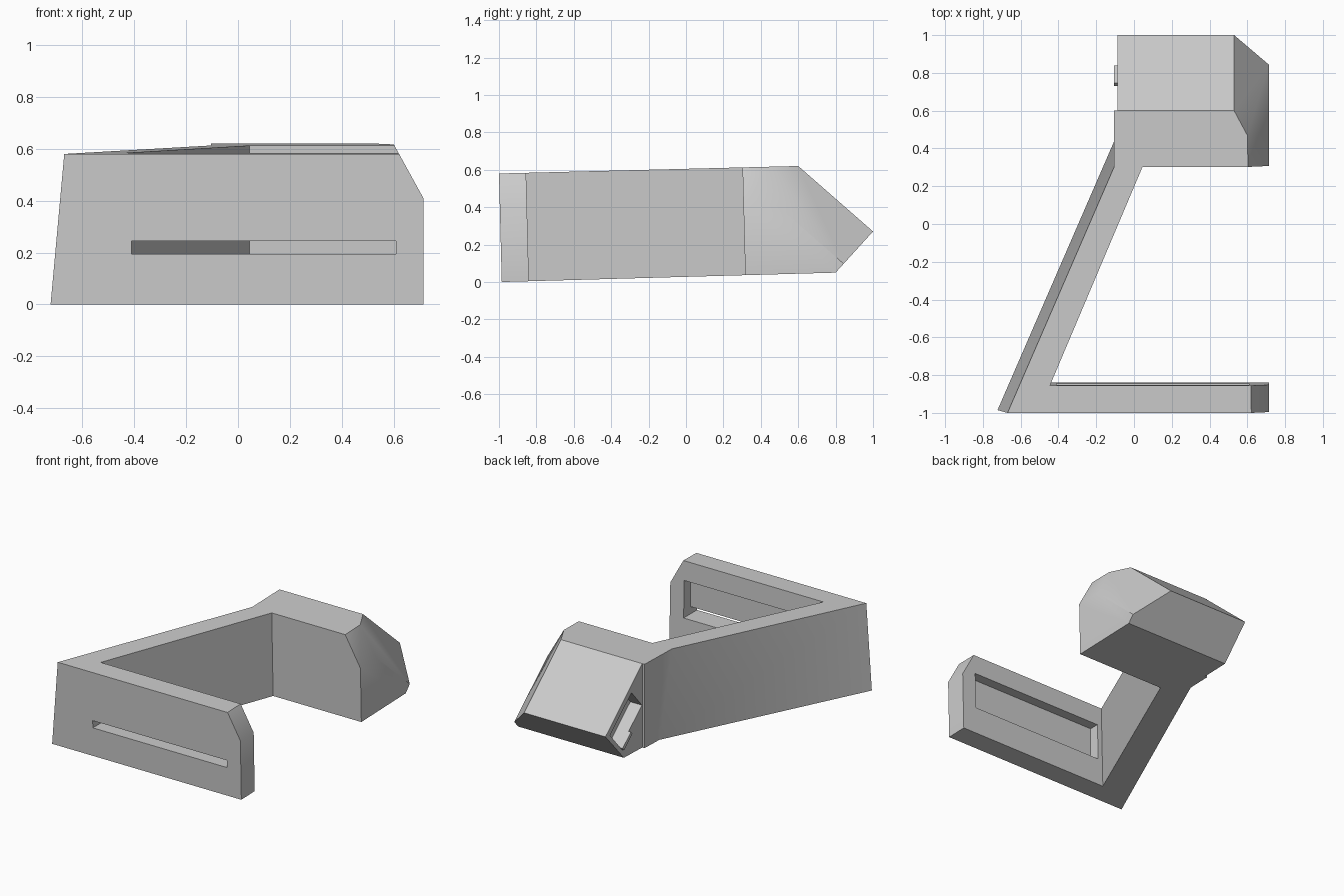
import bpy, bmesh, math
from mathutils import Vector

if "Cube" in bpy.data.objects:
    bpy.data.objects.remove(bpy.data.objects["Cube"])

# Material
grey = bpy.data.materials.new("plain_grey")
grey.use_nodes = True
colour = (0.6, 0.6, 0.6, 1)
grey.diffuse_color = colour
grey.node_tree.nodes["Principled BSDF"].inputs["Base Color"].default_value = colour


def loft(name, lower, upper):
    """Closed solid between two matching outlines."""
    bm = bmesh.new()
    a = [bm.verts.new(p) for p in lower]
    b = [bm.verts.new(p) for p in upper]
    bm.faces.new(a)
    bm.faces.new(b)
    for i in range(len(a)):
        j = (i + 1) % len(a)
        bm.faces.new((a[i], a[j], b[j], b[i]))
    bmesh.ops.recalc_face_normals(bm, faces=bm.faces)
    mesh = bpy.data.meshes.new(name)
    bm.to_mesh(mesh)
    bm.free()
    mesh.materials.append(grey)
    ob = bpy.data.objects.new(name, mesh)
    bpy.context.collection.objects.link(ob)
    return ob


def along_x(name, outline, x0, x1):
    return loft(name, [(x0, y, z) for y, z in outline], [(x1, y, z) for y, z in outline])


def box(name, x0, x1, y0, y1, z0, z1):
    return along_x(name, [(y0, z0), (y1, z0), (y1, z1), (y0, z1)], x0, x1)


def slope_box(name, x0, x1, a0, a1, b0, b1):
    """Box aligned to the sloped rear: a runs down the slope, b goes inward."""
    pts = [slope_start + down * a + inward * b
           for a, b in ((a0, b0), (a1, b0), (a1, b1), (a0, b1))]
    return along_x(name, [(p.y, p.z) for p in pts], x0, x1)


def slice_off(ob, point, normal):
    bm = bmesh.new()
    bm.from_mesh(ob.data)
    cut = bmesh.ops.bisect_plane(bm, geom=bm.verts[:] + bm.edges[:] + bm.faces[:],
                                 plane_co=point, plane_no=normal, clear_outer=True)
    rim = [e for e in cut["geom_cut"] if isinstance(e, bmesh.types.BMEdge)]
    bmesh.ops.holes_fill(bm, edges=rim, sides=0)
    bmesh.ops.recalc_face_normals(bm, faces=bm.faces)
    bm.to_mesh(ob.data)
    bm.free()


def carve(ob, cutter):
    mod = ob.modifiers.new(cutter.name, "BOOLEAN")
    mod.operation = "DIFFERENCE"
    mod.solver = "EXACT"
    mod.object = cutter
    bpy.context.view_layer.objects.active = ob
    bpy.ops.object.modifier_apply(modifier=mod.name)
    bpy.data.objects.remove(cutter)


slope_start = Vector((0, 0.6, 0.62))
down = Vector((0, 0.4, -0.35)).normalized()
inward = Vector((0, down.z, -down.y))

# Solid side profile, with the two chamfers on its left end
body = along_x("bracket_body",
               [(-1, 0.58), (0.6, 0.62), (1, 0.27), (0.8, 0.05), (-0.985, 0)], -0.73, 0.715)
slice_off(body, (0.61, 0, 0.6), (0.2, 0, 0.11))
slice_off(body, Vector((0.53, 0, 0)) + slope_start, Vector((0.24, 0, 0)) - inward * 0.19)


# Outside of the leaning diagonal arm
def outer_outline(z):
    def arm_x(y):
        return -0.729 + 0.102 * z + 0.431 * (y + 1)
    corner = (0.624 - 0.102 * z) / 0.431 - 1
    return [(arm_x(-1.3), -1.3, z), (-0.105, corner, z), (-0.105, 1.3, z),
            (-2, 1.3, z), (-2, -1.3, z)]


carve(body, loft("outer_cut", outer_outline(-0.1), outer_outline(0.8)))


# Open space between the front bar and the rear block
def inner_outline(z):
    return [(x, y - 0.026 * z, z) for x, y in
            ((-0.445, -0.84), (1, -0.84), (1, 0.318), (0.045, 0.318))]


carve(body, loft("inner_cut", inner_outline(-0.1), inner_outline(0.8)))

# Front bar: wide pocket behind, narrow slit through
carve(body, box("pocket_cut", -0.41, 0.61, -0.92, -0.8, 0.195, 0.45))
carve(body, box("slit_cut", -0.41, 0.61, -1.1, -0.9, 0.195, 0.245))

# Rear block: stepped side with a slot along the slope
carve(body, box("step_cut", -0.3, -0.088, 0.6, 1.2, -0.1, 0.8))
carve(body, slope_box("side_slot_cut", -0.3, 0.0, 0.19, 0.5, 0.04, 0.21))
lip = slope_box("slot_lip", -0.105, -0.08, 0.38, 0.5, 0.21, 0.235)

for ob in (body, lip):
    bpy.ops.object.select_all(action="DESELECT")
    ob.select_set(True)
    bpy.context.view_layer.objects.active = ob
    bpy.ops.object.shade_smooth_by_angle(angle=math.radians(30))
